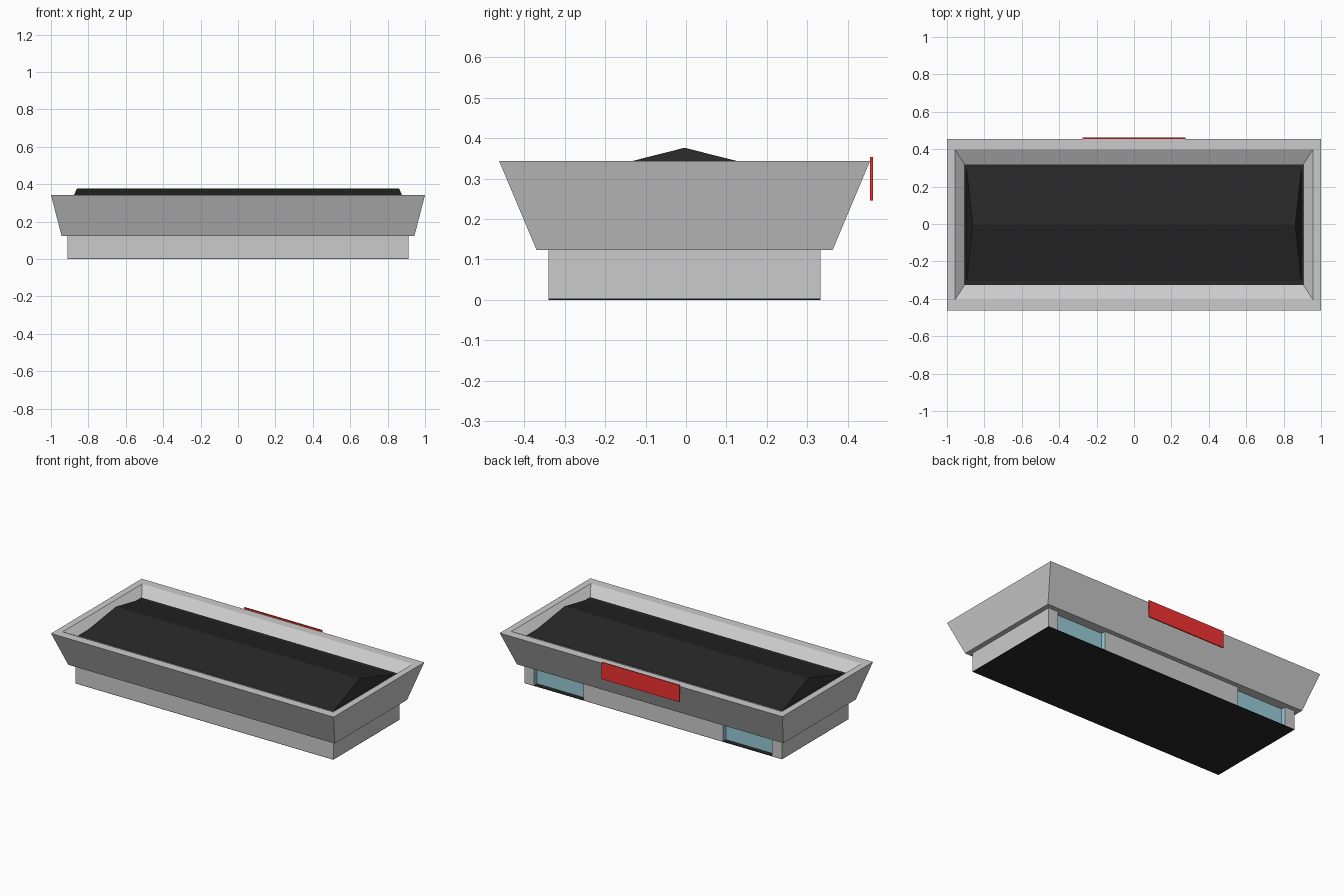
import bpy

if "Cube" in bpy.data.objects:
    bpy.data.objects.remove(bpy.data.objects["Cube"])

CY = -0.0035  # building centre in y; the sign sticks out at the back


def material(name, color):
    m = bpy.data.materials.new(name)
    m.diffuse_color = (*color, 1)
    m.use_nodes = True
    m.node_tree.nodes["Principled BSDF"].inputs["Base Color"].default_value = m.diffuse_color
    return m


BLACK = material("black", (0.02, 0.02, 0.02))
TEAL = material("teal_glass", (0.32, 0.60, 0.68))
RED = material("red", (0.9, 0.03, 0.03))


def add(name, verts, faces, mat=None):
    me = bpy.data.meshes.new(name)
    me.from_pydata(verts, [], faces)
    me.update()
    ob = bpy.data.objects.new(name, me)
    bpy.context.collection.objects.link(ob)
    if mat:
        me.materials.append(mat)
    return ob


def loft(name, rings, mat=None, cap_start=True, cap_end=True):
    """Join stacked rectangles given as (half_x, half_y, z)."""
    verts, faces = [], []
    for hx, hy, z in rings:
        verts += [(-hx, CY - hy, z), (hx, CY - hy, z), (hx, CY + hy, z), (-hx, CY + hy, z)]
    for r in range(len(rings) - 1):
        a, b = 4 * r, 4 * r + 4
        faces += [(a + i, a + (i + 1) % 4, b + (i + 1) % 4, b + i) for i in range(4)]
    if cap_start:
        faces.append((3, 2, 1, 0))
    if cap_end:
        n = 4 * len(rings) - 4
        faces.append((n, n + 1, n + 2, n + 3))
    return add(name, verts, faces, mat)


def wall(name, pts, z0, z1, mat=None):
    """Upright wall along a clockwise plan line."""
    n = len(pts)
    verts = [(x, y, z) for z in (z0, z1) for x, y in pts]
    faces = [(n + i, n + i + 1, i + 1, i) for i in range(n - 1)]
    return add(name, verts, faces, mat)


HX, HY = 0.912, 0.336
BACK, GLASS = CY + HY, CY + HY - 0.03
IN, OUT = 0.494, 0.842
Z0, Z1 = 0.003, 0.123

# Ground slab and base walls, open at the two back bays
loft("ground_slab", [(HX, HY, 0), (HX, HY, Z0)], BLACK)
wall("base_walls", [(OUT, BACK), (HX, BACK), (HX, CY - HY), (-HX, CY - HY),
                    (-HX, BACK), (-OUT, BACK)], Z0, Z1)
wall("back_middle_wall", [(-IN, BACK), (IN, BACK)], Z0, Z1)

# Recessed glazed bays
for side, x0, x1 in (("left", IN, OUT), ("right", -OUT, -IN)):
    wall("glazed_bay_" + side, [(x0, BACK), (x0, GLASS), (x1, GLASS), (x1, BACK)], Z0, Z1, TEAL)

# Flared parapet: soffit, outer slope, rim, inner slope
DECK = 0.30
loft("flared_parapet", [(0.943, 0.366, Z1), (1.0, 0.4585, 0.343),
                        (0.957, 0.402, 0.343), (0.905, 0.322, DECK)], cap_end=False)

# Flat deck and low hipped roof
add("roof_deck", [(x, CY + y, DECK) for x, y in
                  ((-0.905, -0.322), (0.905, -0.322), (0.905, 0.322), (-0.905, 0.322))],
    [(0, 1, 2, 3)], BLACK)
EX, EY, RX, RZ = 0.895, 0.30, 0.862, 0.376
add("hipped_roof",
    [(-EX, CY - EY, DECK), (EX, CY - EY, DECK), (EX, CY + EY, DECK), (-EX, CY + EY, DECK),
     (-RX, CY, RZ), (RX, CY, RZ)],
    [(0, 1, 5, 4), (1, 2, 5), (2, 3, 4, 5), (3, 0, 4)], BLACK)

# Blank sign board on the back
bpy.ops.mesh.primitive_cube_add(size=1, location=(0, 0.4585, 0.299))
sign = bpy.context.object
sign.name = "sign_board"
sign.scale = (0.552, 0.007, 0.108)
sign.data.materials.append(RED)
